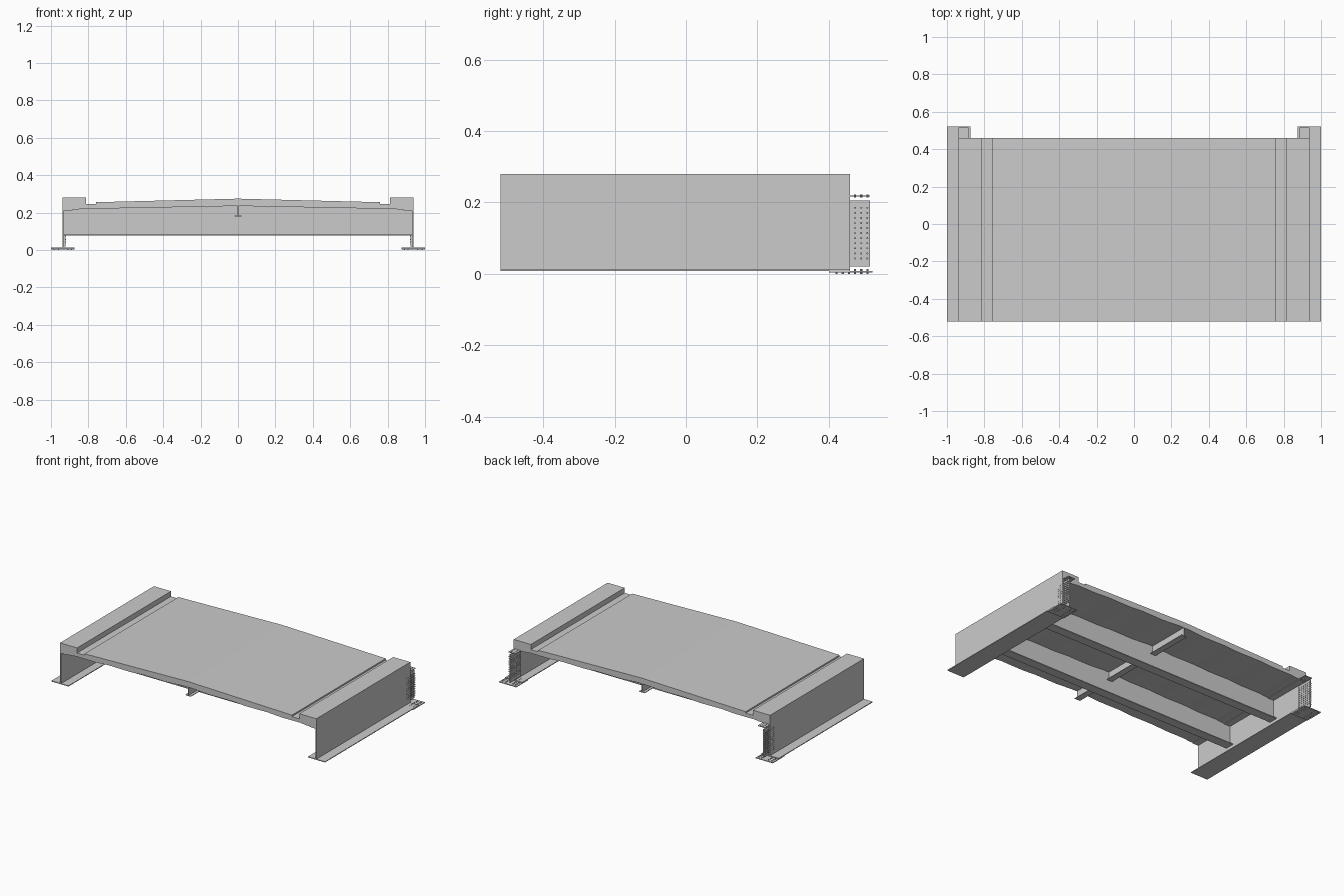
import bpy, bmesh, math
from mathutils import Matrix, Vector

if "Cube" in bpy.data.objects:
    bpy.data.objects.remove(bpy.data.objects["Cube"])

Y0, Y1 = -0.52, 0.46


def finish(name, bm):
    bmesh.ops.recalc_face_normals(bm, faces=bm.faces)
    me = bpy.data.meshes.new(name)
    bm.to_mesh(me)
    bm.free()
    ob = bpy.data.objects.new(name, me)
    bpy.context.collection.objects.link(ob)
    return ob


def add_box(bm, x0, x1, y0, y1, z0, z1):
    c = Vector(((x0 + x1) / 2, (y0 + y1) / 2, (z0 + z1) / 2))
    m = Matrix.Translation(c) @ Matrix.Diagonal((x1 - x0, y1 - y0, z1 - z0, 1))
    bmesh.ops.create_cube(bm, size=1, matrix=m)


def boxes(name, *dims):
    bm = bmesh.new()
    for d in dims:
        add_box(bm, *d)
    return finish(name, bm)


def extrude_y(name, pts, y0, y1):
    bm = bmesh.new()
    f = bm.faces.new([bm.verts.new((x, y0, z)) for x, z in pts])
    r = bmesh.ops.extrude_face_region(bm, geom=[f])
    vs = [v for v in r["geom"] if isinstance(v, bmesh.types.BMVert)]
    bmesh.ops.translate(bm, verts=vs, vec=(0, y1 - y0, 0))
    return finish(name, bm)


def mirror_x(ob):
    m = ob.modifiers.new("mirror", "MIRROR")
    m.use_axis = (True, False, False)


def bolts(name, places, length, axis):
    # hexagonal bolts centred on the given points
    bm = bmesh.new()
    rot = Matrix.Rotation(math.pi / 2, 4, "Y") if axis == "X" else Matrix()
    for p in places:
        bmesh.ops.create_cone(bm, cap_ends=True, segments=6, radius1=0.003, radius2=0.003,
                              depth=length, matrix=Matrix.Translation(p) @ rot)
    return finish(name, bm)


# Deck slab: kerbs, gutters, cambered roadway and gently waved underside
top = [(0.937, 0.28), (0.812, 0.28), (0.812, 0.246), (0.758, 0.246), (0.758, 0.256)]
under = [(0.937, 0.216), (0.86, 0.217), (0.82, 0.222), (0.68, 0.221), (0.58, 0.227),
         (0.42, 0.225), (0.32, 0.231), (0.16, 0.229), (0.04, 0.237)]
flip = lambda pts: [(-x, z) for x, z in pts]
extrude_y("deck_slab", top + [(0, 0.275)] + flip(top)[::-1] + flip(under) + under[::-1], Y0, Y1)

# Main girders
mirror_x(boxes("main_girder",
               (0.929, 0.937, Y0, Y1, 0.012, 0.218),
               (0.875, 1.0, Y0, Y1, 0.008, 0.013),
               (0.885, 0.937, Y0, Y1, 0.213, 0.218)))

# Cross beams, web top following the deck camber
for i, y in enumerate((-0.23, 0.17)):
    extrude_y(f"cross_beam_web_{i}", [(-0.932, 0.08), (0.932, 0.08), (0.932, 0.22),
                                      (0, 0.24), (-0.932, 0.22)], y - 0.004, y + 0.004)
    boxes(f"cross_beam_flange_{i}", (-0.932, 0.932, y - 0.03, y + 0.03, 0.079, 0.085))

# Central stringer running between the cross beams
boxes("stringer",
      (-0.003, 0.003, Y0, Y1, 0.18, 0.24),
      (-0.02, 0.02, Y0, Y1, 0.18, 0.184))

# Splice plates at the back end of the girders
mirror_x(boxes("splice_plates",
               (0.923, 0.929, 0.405, 0.515, 0.02, 0.205),
               (0.875, 1.0, 0.40, 0.522, 0.003, 0.008),
               (0.885, 0.937, 0.40, 0.515, 0.216, 0.22)))

# Splice bolts
cols = [0.422 + 0.0172 * i for i in range(6)]
mirror_x(bolts("web_bolts", [(0.929, y, 0.043 + 0.0142 * j) for y in cols for j in range(11)],
               0.02, "X"))
mirror_x(bolts("flange_bolts", [(x, y, 0.007) for y in cols for x in (0.89, 0.91, 0.96, 0.985)],
               0.014, "Z"))
mirror_x(bolts("top_flange_bolts", [(x, y, 0.218) for y in cols[3:] for x in (0.90, 0.92)],
               0.009, "Z"))
